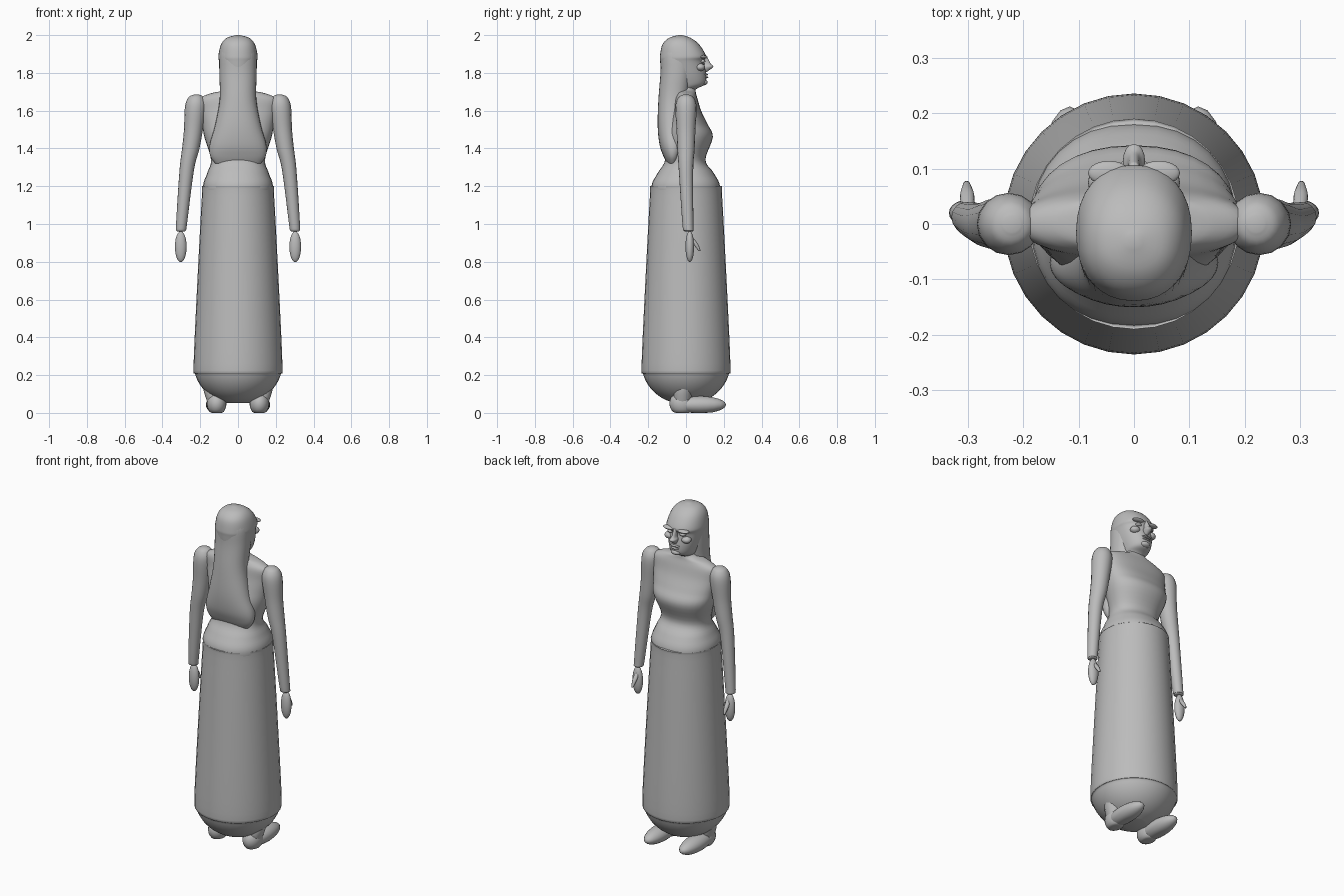
import bpy, bmesh
from math import sin, cos, pi, copysign
from mathutils import Matrix, Vector

cube = bpy.data.objects.get("Cube")
if cube:
    bpy.data.objects.remove(cube)

color = (0.5, 0.5, 0.5, 1)
grey = bpy.data.materials.new("plain grey")
grey.use_nodes = True
grey.diffuse_color = color
grey.node_tree.nodes["Principled BSDF"].inputs["Base Color"].default_value = color


def finish(name, bm, mirror):
    bmesh.ops.recalc_face_normals(bm, faces=bm.faces)
    for face in bm.faces:
        face.smooth = True
    mesh = bpy.data.meshes.new(name)
    bm.to_mesh(mesh)
    bm.free()
    mesh.materials.append(grey)
    part = bpy.data.objects.new(name, mesh)
    bpy.context.collection.objects.link(part)
    if mirror:
        part.modifiers.new("mirror", 'MIRROR')


def smooth_path(keys, steps=5):
    """Pass a smooth curve through every key section."""
    points = [Vector(key) for key in keys]
    points = [points[0]] + points + [points[-1]]
    path = []
    for before, start, end, after in zip(points, points[1:], points[2:], points[3:]):
        for step in range(steps):
            t = step / steps
            enter, leave = (end - before) / 2, (after - start) / 2
            gap = end - start
            path.append(start + t * enter + t * t * (3 * gap - 2 * enter - leave)
                        + t ** 3 * (enter + leave - 2 * gap))
    return path + [points[-1]]


def loft(name, keys, sides=32, power=2.2, mirror=False):
    """Each key: height, half width, back, front, centre x."""
    bm = bmesh.new()
    rings = []
    for height, half, back, front, centre in smooth_path(keys):
        ring = []
        for side in range(sides):
            angle = 2 * pi * side / sides
            across, deep = [copysign(abs(v) ** (2 / power), v) for v in (cos(angle), sin(angle))]
            ring.append(bm.verts.new((centre + half * across,
                                      (back + front) / 2 + (front - back) / 2 * deep, height)))
        rings.append(ring)
    for low, high in zip(rings, rings[1:]):
        for side in range(sides):
            bm.faces.new((low[side - 1], low[side], high[side], high[side - 1]))
    bm.faces.new(rings[0])
    bm.faces.new(rings[-1])
    finish(name, bm, mirror)


def body(name, keys, **options):
    """Central part; each key: height, half width, back, front."""
    loft(name, [(*key, 0) for key in keys], **options)


def limb(name, keys):
    """Mirrored round part; each key: height, x, y, radius."""
    loft(name, [(z, r, y - r, y + r, x) for z, x, y, r in keys],
         sides=16, power=2, mirror=True)


def blob(name, place, size, mirror=False):
    """Ellipsoid, flattened where it meets the floor."""
    bm = bmesh.new()
    bmesh.ops.create_uvsphere(bm, u_segments=20, v_segments=12, radius=1,
                              matrix=Matrix.Translation(place) @ Matrix.Diagonal((*size, 1)))
    for vert in bm.verts:
        vert.co.z = max(vert.co.z, 0)
    finish(name, bm, mirror)


# Long skirt: a round bowl at the hem, then a straight taper to the hips
hem_radius, hem_height, bowl_depth = 0.235, 0.26, 0.215
bowl = [pi / 2 * step / 6 for step in range(1, 7)]
profile = [(hem_height - bowl_depth * cos(a), hem_radius * sin(a)) for a in bowl]
profile += [(0.7, 0.215), (1.15, 0.191), (1.2, 0.184), (1.22, 0.12)]
body("skirt", [(z, r, -r, r) for z, r in profile], power=2)

# Hips, waist, bust and shoulders
body("torso", [
    (1.1, .17, -.17, .17), (1.2, .185, -.183, .18), (1.27, .163, -.15, .147),
    (1.34, .143, -.11, .103), (1.46, .178, -.11, .142), (1.53, .19, -.09, .113),
    (1.6, .2, -.07, .08), (1.66, .205, -.06, .062), (1.69, .15, -.05, .053),
    (1.71, .07, -.045, .05), (1.75, .055, -.04, .04)])

# Long hair down the back
body("hair", [
    (1.32, .12, -.1, -.04), (1.36, .147, -.12, -.02), (1.42, .15, -.14, 0),
    (1.52, .122, -.15, 0), (1.66, .097, -.146, .015), (1.8, .099, -.135, .04),
    (1.9, .098, -.133, .05), (1.95, .08, -.11, .03)])

# Head and face
body("head", [
    (1.66, .06, -.09, .04), (1.71, .06, -.1, .05), (1.74, .07, -.12, .1),
    (1.79, .085, -.13, .107), (1.86, .1, -.137, .097), (1.89, .104, -.138, .106),
    (1.95, .09, -.125, .07), (1.985, .06, -.09, .025), (2, .01, -.04, -.02)])
body("nose", [(1.805, .01, .08, .11), (1.832, .02, .08, .144),
              (1.85, .012, .08, .13), (1.89, .01, .08, .11)], sides=16)
blob("brow", (.045, .092, 1.884), (.038, .022, .01), True)
blob("eye", (.04, .086, 1.862), (.018, .016, .01), True)
blob("cheek", (.055, .075, 1.83), (.028, .026, .02), True)
blob("upper_lip", (0, .1, 1.791), (.03, .018, .006))
blob("lower_lip", (0, .1, 1.777), (.026, .018, .006))
blob("chin", (0, .093, 1.75), (.03, .022, .016))

# Sleeved arms with slim hands
limb("arm", [(1.685, .22, 0, .015), (1.67, .222, 0, .04), (1.62, .225, 0, .056),
             (1.5, .236, 0, .05), (1.4, .25, 0, .046), (1.28, .272, 0, .038),
             (1, .299, .01, .029), (.965, .302, .014, .025), (.96, .302, .014, .012)])
blob("hand", (.303, .02, .88), (.031, .023, .082), True)
limb("thumb", [(.93, .3, .026, .01), (.895, .301, .05, .013), (.858, .302, .072, .006)])

# Feet and ankles
blob("foot", (.116, .07, .043), (.054, .142, .046), True)
blob("heel", (.113, -.02, .05), (.052, .068, .064), True)
limb("ankle", [(.05, .115, -.02, .045), (.11, .13, -.015, .05), (.17, .145, 0, .045)])
